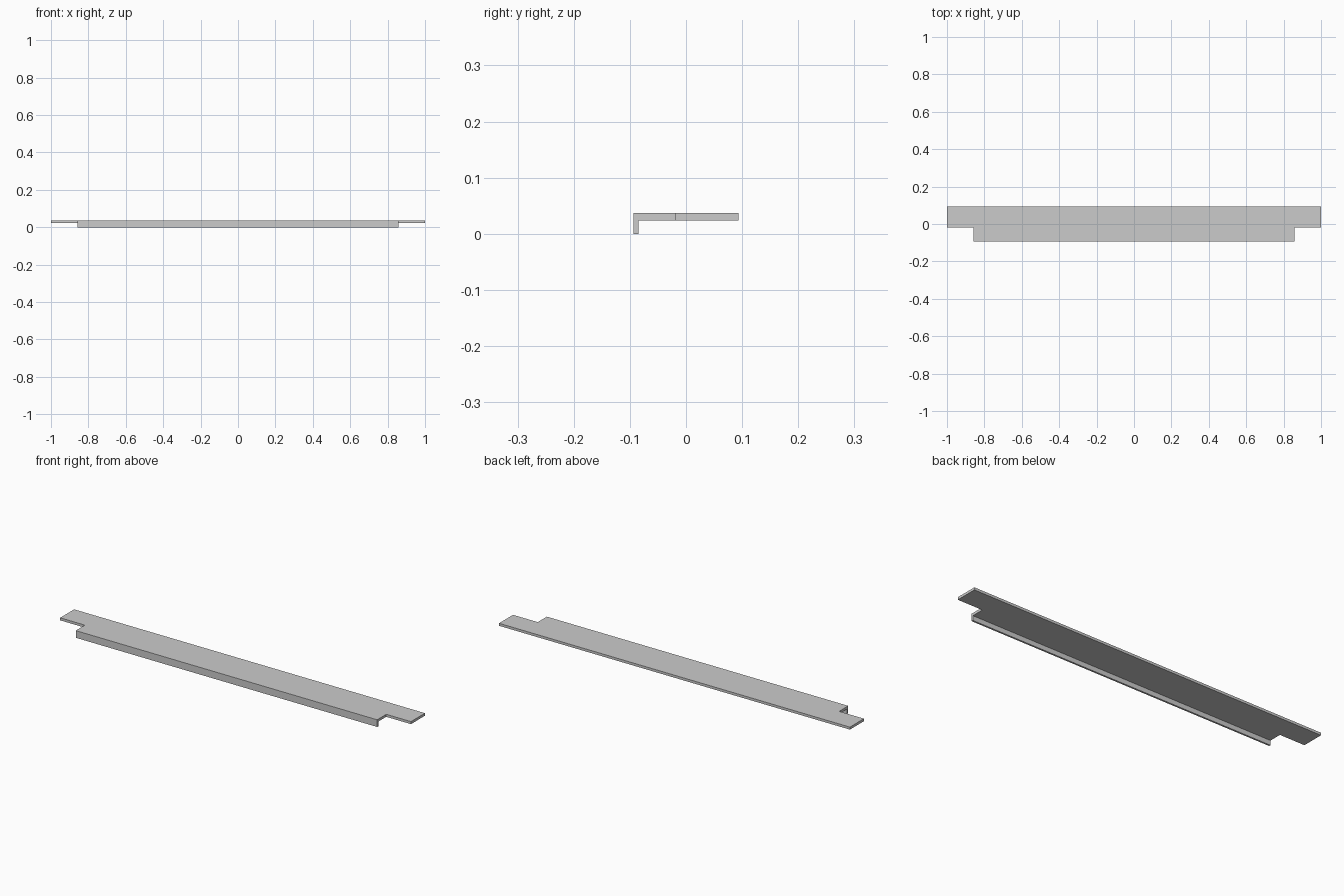
import bpy, bmesh
from mathutils import Vector

if "Cube" in bpy.data.objects:
    bpy.data.objects.remove(bpy.data.objects["Cube"])

BODY, END = 0.859, 1.0           # half lengths of lipped body and full board
FRONT, LIP, NOTCH, BACK = -0.094, -0.085, -0.02, 0.094
UNDER, TOP = 0.024, 0.037

# Cross-section (y, z), split at the notch line into a lipped front and a plain back
section = [(FRONT, 0), (LIP, 0), (LIP, UNDER), (NOTCH, UNDER), (BACK, UNDER),
           (BACK, TOP), (NOTCH, TOP), (FRONT, TOP)]
front_part = [0, 1, 2, 3, 6, 7]
back_part = [3, 4, 5, 6]

bm = bmesh.new()
rings = [[bm.verts.new((s * BODY, y, z)) for y, z in section] for s in (-1, 1)]

# Walls along the lipped body
n = len(section)
for i in range(n):
    j = (i + 1) % n
    bm.faces.new((rings[0][i], rings[0][j], rings[1][j], rings[1][i]))

# End caps, with the back part extended into a horn beyond each notch
for ring, s in zip(rings, (-1, 1)):
    bm.faces.new([ring[i] for i in front_part])
    tip = [bm.verts.new(ring[i].co + Vector((s * (END - BODY), 0, 0))) for i in back_part]
    base = [ring[i] for i in back_part]
    for i in range(4):
        j = (i + 1) % 4
        bm.faces.new((base[i], base[j], tip[j], tip[i]))
    bm.faces.new(tip)

bmesh.ops.recalc_face_normals(bm, faces=bm.faces[:])
mesh = bpy.data.meshes.new("window_sill")
bm.to_mesh(mesh)
bm.free()

# Single plain grey
grey = bpy.data.materials.new("light grey")
grey.diffuse_color = (0.6, 0.6, 0.6, 1)
grey.use_nodes = True
grey.node_tree.nodes["Principled BSDF"].inputs["Base Color"].default_value = grey.diffuse_color
mesh.materials.append(grey)

sill = bpy.data.objects.new("window_sill", mesh)
bpy.context.collection.objects.link(sill)
